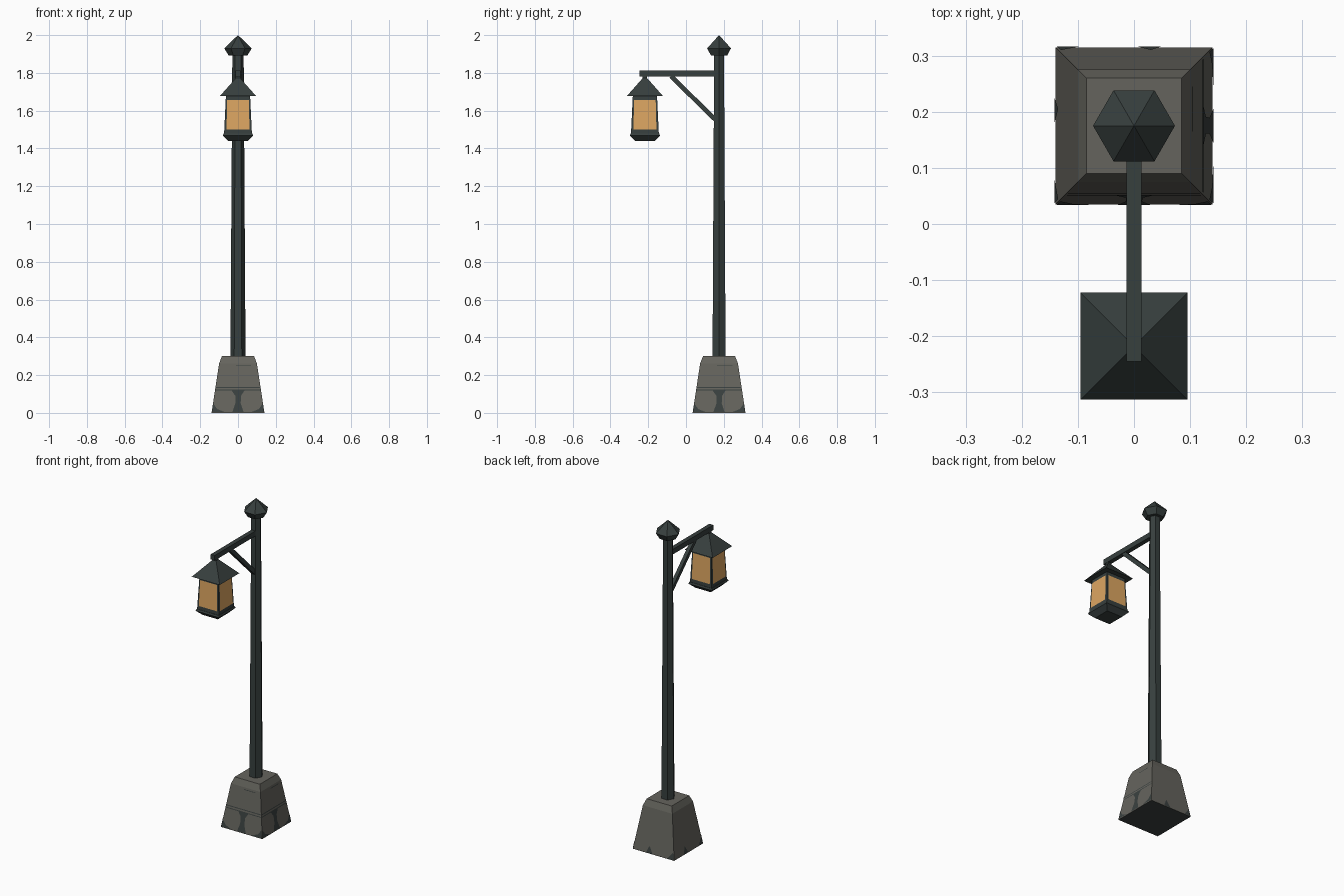
import bpy, bmesh, math
from mathutils import Matrix, Vector

if "Cube" in bpy.data.objects:
    bpy.data.objects.remove(bpy.data.objects["Cube"])

POST_Y, LAMP_Y = 0.175, -0.2175


def material(name, rgb):
    m = bpy.data.materials.new(name)
    m.diffuse_color = (*rgb, 1)
    m.use_nodes = True
    m.node_tree.nodes["Principled BSDF"].inputs["Base Color"].default_value = m.diffuse_color
    return m


METAL = material("dark iron", (0.038, 0.050, 0.048))
STONE = material("grey stone", (0.130, 0.127, 0.110))
MORTAR = material("dark mortar", (0.042, 0.052, 0.050))
GLASS = material("amber glass", (0.72, 0.38, 0.12))


def finish(name, bm, mat):
    me = bpy.data.meshes.new(name)
    bm.to_mesh(me)
    bm.free()
    me.materials.append(mat)
    ob = bpy.data.objects.new(name, me)
    bpy.context.collection.objects.link(ob)
    return ob


def loft(name, mat, y, sides, profile):
    """Stack of regular rings; profile = (radius, z), radius is half width for squares."""
    bm = bmesh.new()
    phase, k = (math.pi / 4, math.sqrt(2)) if sides == 4 else (0, 1)
    rings = []
    for r, z in profile:
        rings.append([bm.verts.new((r * k * math.cos(phase + i * math.tau / sides),
                                    y + r * k * math.sin(phase + i * math.tau / sides), z))
                      for i in range(sides)])
    for a, b in zip(rings, rings[1:]):
        for i in range(sides):
            j = (i + 1) % sides
            bm.faces.new((a[i], a[j], b[j], b[i]))
    bm.faces.new(rings[0][::-1])
    bm.faces.new(rings[-1])
    bmesh.ops.remove_doubles(bm, verts=bm.verts, dist=1e-5)
    bmesh.ops.recalc_face_normals(bm, faces=bm.faces)
    return finish(name, bm, mat)


def beam(name, mat, p, q, width, height):
    """Square bar between two points in the x = 0 plane."""
    p, q = Vector(p), Vector(q)
    d = q - p
    bm = bmesh.new()
    bmesh.ops.create_cube(bm, size=1)
    bmesh.ops.scale(bm, vec=(width, d.length, height), verts=bm.verts)
    rot = Matrix.Rotation(math.atan2(d.z, d.y), 4, 'X')
    bmesh.ops.transform(bm, matrix=Matrix.Translation((p + q) / 2) @ rot, verts=bm.verts)
    return finish(name, bm, mat)


def panels(name, mat, y, low, high, shapes):
    """Flat polygons laid on the slanted sides of a square frustum.
    low, high = (half width, z); shapes = (side, [(u, z), ...]) counter-clockwise."""
    bm = bmesh.new()
    slope = (high[0] - low[0]) / (high[1] - low[1])
    for side, pts in shapes:
        rot = Matrix.Rotation(side * math.pi / 2, 4, 'Z')
        vs = []
        for u, z in pts:
            d = low[0] + slope * (z - low[1]) + 0.002
            vs.append(bm.verts.new(rot @ Vector((u, -d, z)) + Vector((0, y, 0))))
        bm.faces.new(vs)
    return finish(name, bm, mat)


def rect(u0, u1, z0, z1):
    return [(u0, z0), (u1, z0), (u1, z1), (u0, z1)]


# Stone foot
loft("stone_base", STONE, POST_Y, 4, [(0.14, 0), (0.10, 0.262), (0.085, 0.30)])
bottom = bmesh.new()
bottom.faces.new([bottom.verts.new((x, POST_Y + y, 0)) for x, y in
                  ((-0.14, -0.14), (-0.14, 0.14), (0.14, 0.14), (0.14, -0.14))])
bmesh.ops.translate(bottom, vec=(0, 0, -0.0005), verts=bottom.verts)
finish("base_underside", bottom, MORTAR)

# Worn mortar marks: joints on front and right, chips on the other sides
marks = []
for s in (0, 1):
    marks += [(s, [(-0.03, 0.004), (0.03, 0.004), (0.014, 0.05), (0.016, 0.09),
                   (0.035, 0.12), (-0.035, 0.12), (-0.014, 0.09), (-0.014, 0.05)]),
              (s, rect(-0.118, 0.118, 0.132, 0.137)),
              (s, rect(-0.119, 0.119, 0.118, 0.123)),
              (s, rect(-0.01, 0.07, 0.248, 0.252))]
    for e in (-1, 1):
        tri = [(e * 0.138, 0.004), (e * 0.07, 0.004), (e * 0.11, 0.02), (e * 0.132, 0.05)]
        marks.append((s, tri if e < 0 else tri[::-1]))
for s in (2, 3):
    marks += [(s, [(-0.05, 0.002), (-0.005, 0.002), (-0.03, 0.045)]),
              (s, [(0.095, 0.002), (0.138, 0.002), (0.13, 0.045)])]
panels("mortar_marks", MORTAR, POST_Y, (0.14, 0), (0.10, 0.262), marks)

# Six-sided post and its finial
loft("post", METAL, POST_Y, 6, [(0.04, 0.29), (0.03, 1.90)])
loft("finial", METAL, POST_Y, 6, [(0.05, 1.893), (0.073, 1.93), (0, 2.0)])

# Arm and diagonal brace
beam("arm", METAL, (0, -0.245, 1.796), (0, POST_Y, 1.796), 0.027, 0.031)
beam("brace", METAL, (0, -0.08, 1.783), (0, 0.155, 1.553), 0.022, 0.024)

# Hanging lantern
loft("lantern_roof", METAL, LAMP_Y, 4, [(0.095, 1.678), (0.012, 1.772), (0.012, 1.785)])
loft("lantern_body", METAL, LAMP_Y, 4, [(0.074, 1.47), (0.064, 1.68)])
loft("lantern_tray", METAL, LAMP_Y, 4, [(0.052, 1.44), (0.08, 1.468), (0.076, 1.478)])
pane = [(-0.061, 1.50), (0.061, 1.50), (0.057, 1.657), (-0.057, 1.657)]
panels("lantern_glass", GLASS, LAMP_Y, (0.074, 1.47), (0.064, 1.68),
       [(s, pane) for s in range(4)])
